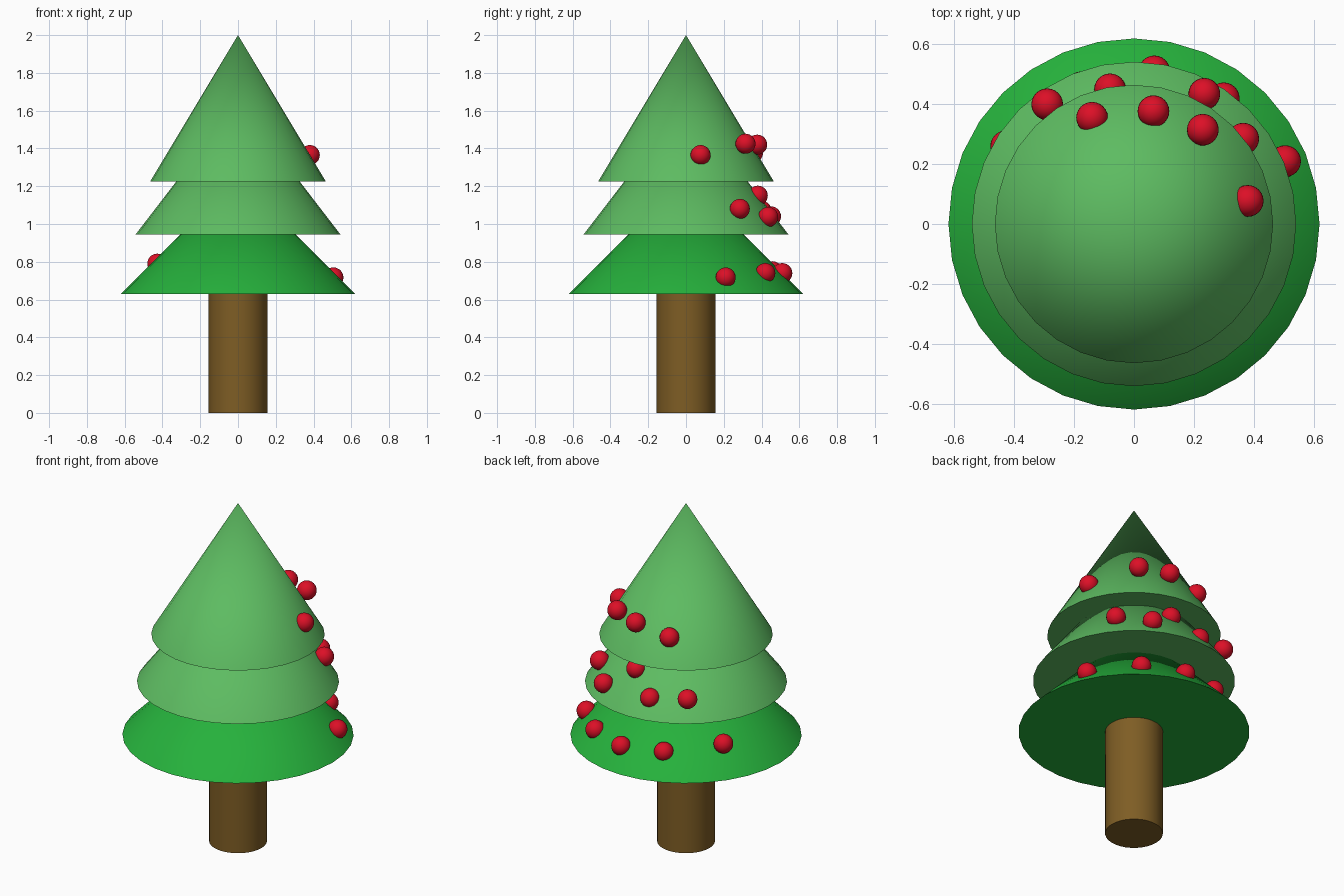
import bpy, math

if "Cube" in bpy.data.objects:
    bpy.data.objects.remove(bpy.data.objects["Cube"])


def make_material(name, rgb):
    m = bpy.data.materials.new(name)
    m.diffuse_color = (*rgb, 1.0)
    m.use_nodes = True
    m.node_tree.nodes["Principled BSDF"].inputs["Base Color"].default_value = m.diffuse_color
    return m


light_green = make_material("light_green", (0.11, 0.50, 0.12))
deep_green = make_material("deep_green", (0.019, 0.44, 0.045))
bark_brown = make_material("bark_brown", (0.21, 0.11, 0.018))
bauble_red = make_material("bauble_red", (0.72, 0.005, 0.02))


def finish(name, mat, angle):
    ob = bpy.context.object
    ob.name = name
    ob.data.materials.append(mat)
    bpy.ops.object.shade_smooth_by_angle(angle=math.radians(angle))


# Trunk, ending inside the lowest tier
TRUNK_TOP = 0.66
bpy.ops.mesh.primitive_cylinder_add(vertices=32, radius=0.155, depth=TRUNK_TOP,
                                    location=(0, 0, TRUNK_TOP / 2))
finish("trunk", bark_brown, 30)

# Three stacked foliage cones: base radius, base height, tip height
tiers = [
    ("lower_foliage", 0.62, 0.63, 1.25, deep_green),
    ("middle_foliage", 0.542, 0.945, 1.65, light_green),
    ("upper_foliage", 0.465, 1.225, 2.0, light_green),
]
for name, r, z0, z1, mat in tiers:
    bpy.ops.mesh.primitive_cone_add(vertices=32, radius1=r, radius2=0, depth=z1 - z0,
                                    location=(0, 0, (z0 + z1) / 2))
    finish(name, mat, 30)

# Baubles along the back of each tier
baubles = [
    (0.38, 0.077, 1.365), (0.23, 0.315, 1.425), (0.065, 0.377, 1.42), (-0.14, 0.355, 1.378),
    (0.365, 0.285, 1.08), (0.235, 0.435, 1.037), (0.06, 0.38, 1.15), (-0.08, 0.45, 1.04),
    (-0.29, 0.40, 1.07),
    (0.505, 0.21, 0.717), (0.30, 0.42, 0.74), (0.068, 0.51, 0.74), (-0.175, 0.457, 0.75),
    (-0.427, 0.26, 0.79),
]
for i, p in enumerate(baubles):
    bpy.ops.mesh.primitive_uv_sphere_add(segments=24, ring_count=14, radius=0.053, location=p)
    finish(f"bauble_{i + 1}", bauble_red, 60)
